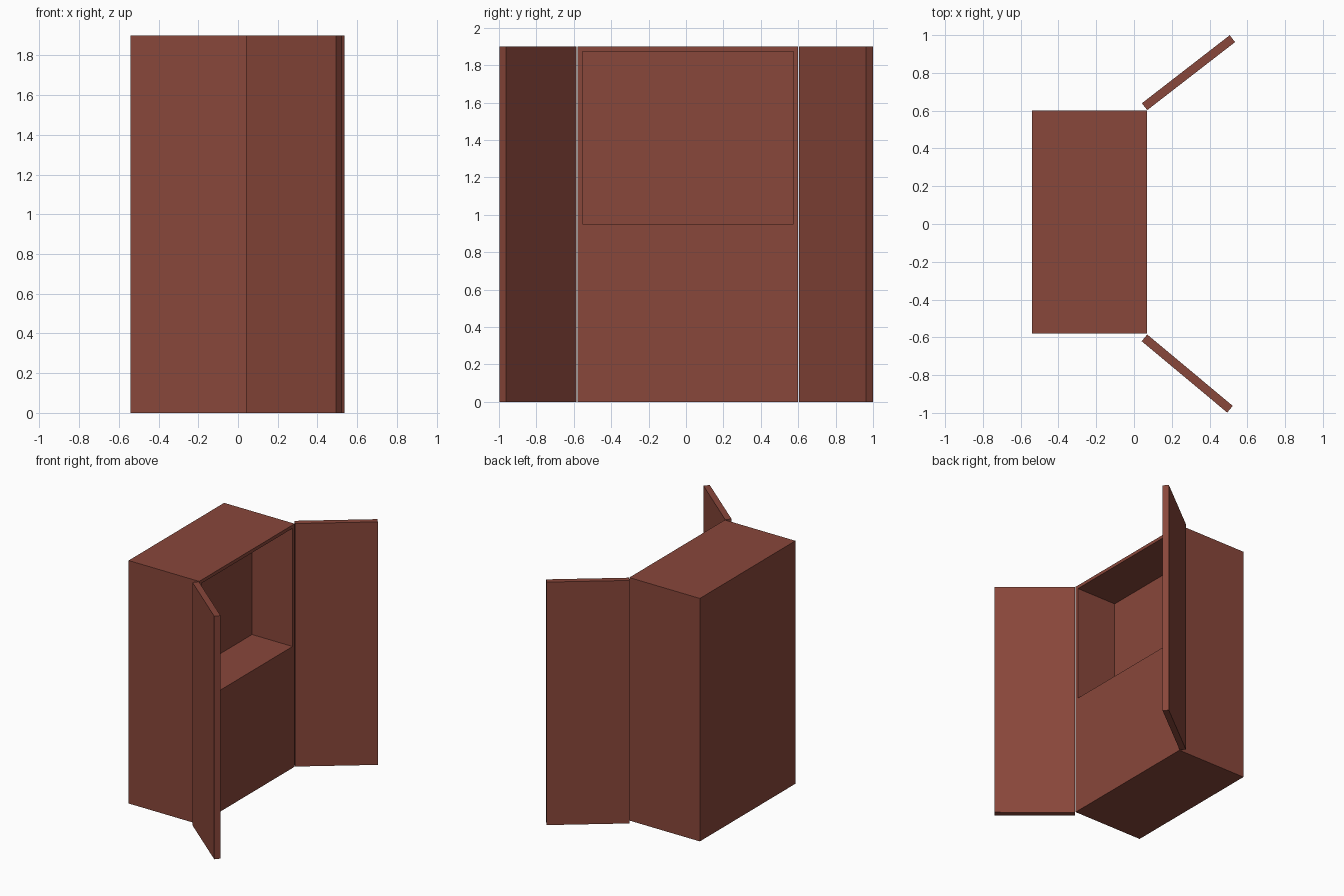
import bpy, bmesh
from mathutils import Vector

cube = bpy.data.objects.get("Cube")
if cube:
    bpy.data.objects.remove(cube, do_unlink=True)

HEIGHT = 1.9

wood = bpy.data.materials.new("reddish_brown_wood")
wood.use_nodes = True
colour = (0.25, 0.063, 0.043, 1)
wood.diffuse_color = colour
wood.node_tree.nodes["Principled BSDF"].inputs["Base Color"].default_value = colour


def finish(name, bm):
    bmesh.ops.recalc_face_normals(bm, faces=bm.faces)
    mesh = bpy.data.meshes.new(name)
    bm.to_mesh(mesh)
    bm.free()
    mesh.materials.append(wood)
    obj = bpy.data.objects.new(name, mesh)
    bpy.context.collection.objects.link(obj)
    return obj


def prism(outline):
    """Upright block of full height over a plan outline."""
    bm = bmesh.new()
    base = bm.faces.new([bm.verts.new((x, y, 0)) for x, y in outline])
    top = bmesh.ops.extrude_face_region(bm, geom=[base], use_keep_orig=True)
    verts = [g for g in top["geom"] if isinstance(g, bmesh.types.BMVert)]
    bmesh.ops.translate(bm, verts=verts, vec=(0, 0, HEIGHT))
    bmesh.ops.recalc_face_normals(bm, faces=bm.faces)
    return bm


# Cabinet body with an open compartment in the upper half of its +x face
bm = prism([(-0.54, -0.58), (0.07, -0.58), (0.07, 0.6), (-0.54, 0.6)])
opening = max(bm.faces, key=lambda f: f.calc_center_median().x)
bmesh.ops.inset_individual(bm, faces=[opening], thickness=0.037)
for v in opening.verts:
    if v.co.z < HEIGHT / 2:
        v.co.z = 0.95
bmesh.ops.inset_individual(bm, faces=[opening], thickness=0, depth=-0.35)
finish("cabinet_body", bm)


# Two open doors, each a thin slab running out from its hinge corner
def door(name, hinge, end, side):
    a, b = Vector(hinge), Vector(end)
    along = (b - a).normalized()
    across = Vector((-along.y, along.x)) * 0.046 * side
    finish(name, prism([a, b, b + across, a + across]))


door("left_door", (0.07, 0.603), (0.535, 0.963), 1)
door("right_door", (0.07, -0.585), (0.523, -0.963), -1)
